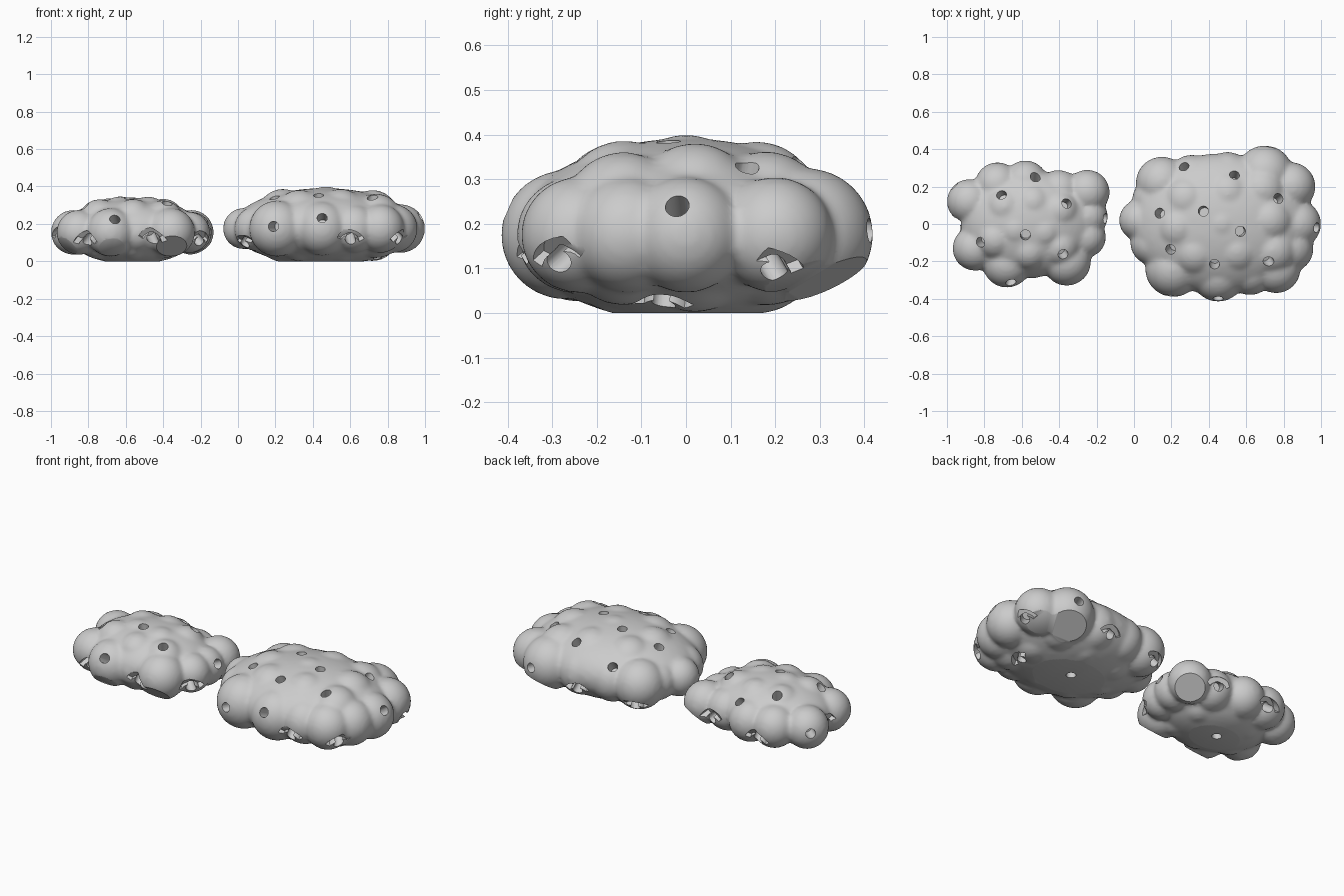
import bpy, bmesh, math
from mathutils import Vector, Matrix
from mathutils.bvhtree import BVHTree

cube = bpy.data.objects.get("Cube")
if cube:
    bpy.data.objects.remove(cube, do_unlink=True)

GREY = (0.6, 0.6, 0.6, 1)
stone = bpy.data.materials.new("stone grey")
stone.use_nodes = True
stone.diffuse_color = GREY
stone.node_tree.nodes["Principled BSDF"].inputs["Base Color"].default_value = GREY


def make_object(name, bm):
    mesh = bpy.data.meshes.new(name)
    bm.to_mesh(mesh)
    bm.free()
    obj = bpy.data.objects.new(name, mesh)
    bpy.context.collection.objects.link(obj)
    return obj


def activate(obj):
    bpy.ops.object.select_all(action='DESELECT')
    obj.select_set(True)
    bpy.context.view_layer.objects.active = obj


def apply_modifier(obj, kind, **settings):
    activate(obj)
    mod = obj.modifiers.new(kind, kind)
    for key, value in settings.items():
        setattr(mod, key, value)
    bpy.ops.object.modifier_apply(modifier=mod.name)


def add_ball(bm, centre, radii):
    matrix = Matrix.Translation(centre) @ Matrix.Diagonal((*radii, 1))
    bmesh.ops.create_icosphere(bm, subdivisions=4, radius=1, matrix=matrix)


def dome_height(x, y, centre, radii, inset=0):
    u = (x - centre[0]) / (radii[0] - inset)
    v = (y - centre[1]) / (radii[1] - inset)
    return (radii[2] - inset) * math.sqrt(max(0, 1 - u * u - v * v))


def slice_flat(bm, point, normal):
    cut = bmesh.ops.bisect_plane(bm, geom=bm.verts[:] + bm.edges[:] + bm.faces[:],
                                 plane_co=point, plane_no=normal, clear_outer=True)
    edges = [e for e in cut["geom_cut"] if isinstance(e, bmesh.types.BMEdge)]
    caps = bmesh.ops.holes_fill(bm, edges=edges, sides=0)["faces"]
    bmesh.ops.triangulate(bm, faces=caps)


def surface_frame(tree, target, centre, radii):
    """Frame on the surface: x sideways, y up the slope, z outwards."""
    point = tree.find_nearest(Vector(target))[0]
    out = Vector([(point[i] - centre[i]) / radii[i] ** 2 for i in range(3)]).normalized()
    side = Vector((0, 0, 1)).cross(out)
    side = side.normalized() if side.length > 0.01 else Vector((1, 0, 0))
    frame = Matrix((side, out.cross(side), out)).transposed().to_4x4()
    return Matrix.Translation(point) @ frame


def add_drill(bm, frame):
    bmesh.ops.create_cone(bm, cap_ends=True, segments=24, radius1=0.027, radius2=0.027,
                          depth=0.14, matrix=frame @ Matrix.Translation((0, 0, -0.02)))


def add_arch(bm, frame):
    """Curved slot that arches over a drilled hole."""
    angles = [math.radians(30 + 12 * i) for i in range(11)]
    outline = [(0.085, a) for a in angles] + [(0.055, a) for a in reversed(angles)]
    rings = [[bm.verts.new(frame @ Vector((r * math.cos(a), r * math.sin(a) - 0.032, z)))
              for r, a in outline] for z in (-0.03, 0.07)]
    bm.faces.new(reversed(rings[0]))
    bm.faces.new(rings[1])
    for i in range(len(outline)):
        bm.faces.new((rings[0][i - 1], rings[0][i], rings[1][i], rings[1][i - 1]))


def carve(rock, bm):
    cutter = make_object("hole_cutter", bm)
    cutter.hide_render = True
    apply_modifier(rock, 'BOOLEAN', object=cutter, operation='DIFFERENCE', solver='FLOAT')
    bpy.data.objects.remove(cutter, do_unlink=True)


def build_rock(name, centre, radii, core, lobe, rim, crown, flats, holes, pockets):
    centre = Vector(centre)
    bm = bmesh.new()
    # Core, low base and bulging lobes
    add_ball(bm, centre, [r * k for r, k in zip(radii, core)])
    add_ball(bm, (centre.x, centre.y, 0.1), (radii[0] * 0.7, radii[1] * 0.72, 0.115))
    for x, y, r in rim:
        add_ball(bm, (x, y, centre.z - 0.01), (r, r, min(r, centre.z - 0.03)))
    for x, y in crown:
        z = dome_height(x, y, centre, radii, lobe)
        for sign in (1, -0.8):
            add_ball(bm, (x, y, centre.z + sign * z), (lobe, lobe, lobe))
    rock = make_object(name, bm)
    apply_modifier(rock, 'REMESH', mode='VOXEL', voxel_size=0.012)
    apply_modifier(rock, 'SMOOTH', factor=0.5, iterations=8)

    # Flat bottom and slanted resting faces
    bm = bmesh.new()
    bm.from_mesh(rock.data)
    for point, normal in [((0, 0, 0), (0, 0, -1))] + flats:
        slice_flat(bm, Vector(point), Vector(normal).normalized())
    tree = BVHTree.FromBMesh(bm)
    bm.to_mesh(rock.data)
    bm.free()
    rock.data.update()

    # Round holes, then the arched slots
    tops = [(x, y, centre.z + dome_height(x, y, centre, radii)) for x, y in holes]
    base = (centre.x, centre.y + 0.02, 0)
    notches = [surface_frame(tree, p, centre, radii) for p in pockets]
    bm = bmesh.new()
    for frame in [surface_frame(tree, p, centre, radii) for p in tops + [base]] + notches:
        add_drill(bm, frame)
    carve(rock, bm)
    bm = bmesh.new()
    for frame in notches:
        add_arch(bm, frame)
    carve(rock, bm)

    rock.data.materials.clear()
    rock.data.materials.append(stone)
    activate(rock)
    bpy.ops.object.shade_smooth_by_angle(angle=math.radians(35))


build_rock(
    "large_lumpy_rock", (0.46, 0, 0.185), (0.54, 0.41, 0.215), (0.9, 0.92, 0.96), 0.135,
    rim=[(0.7, 0.27, 0.15), (0.84, 0.2, 0.13), (0.87, 0.0, 0.13), (0.83, -0.13, 0.13),
         (0.76, -0.24, 0.13), (0.62, -0.25, 0.13), (0.45, -0.27, 0.145), (0.21, -0.24, 0.15),
         (0.1, -0.1, 0.12), (0.03, 0.02, 0.11), (0.1, 0.13, 0.11), (0.15, 0.22, 0.14),
         (0.31, 0.24, 0.13), (0.5, 0.25, 0.135)],
    crown=[(0.28, 0.13), (0.5, 0.16), (0.68, 0.18), (0.72, 0.02), (0.47, 0.0), (0.24, -0.02),
           (0.33, -0.15), (0.55, -0.14), (0.74, -0.14)],
    flats=[((0.72, 0.3, 0.067), (0.25, 0.42, -0.87))],
    holes=[(0.26, 0.32), (0.54, 0.27), (0.73, 0.4), (0.78, 0.14), (0.13, 0.06), (0.37, 0.07),
           (0.57, -0.04), (0.19, -0.14), (0.43, -0.22), (0.72, -0.2), (0.19, -0.37),
           (0.45, -0.4), (0.98, -0.02)],
    pockets=[(0.6, -0.37, 0.11), (0.87, -0.29, 0.11), (0.05, -0.14, 0.11), (0.95, 0.2, 0.08),
             (0.46, 0.37, 0.09), (0.12, 0.3, 0.09), (0.75, -0.05, 0.02)])

build_rock(
    "small_lumpy_rock", (-0.565, 0, 0.165), (0.435, 0.335, 0.185), (0.84, 0.86, 0.95), 0.11,
    rim=[(-0.58, 0.22, 0.12), (-0.73, 0.21, 0.12), (-0.88, 0.12, 0.12), (-0.85, -0.13, 0.12),
         (-0.68, -0.21, 0.13), (-0.54, -0.18, 0.11), (-0.36, -0.2, 0.13),
         (-0.26, -0.07, 0.11), (-0.25, 0.17, 0.12), (-0.4, 0.17, 0.12), (-0.25, 0.04, 0.11)],
    crown=[(-0.69, 0.09), (-0.54, 0.11), (-0.63, -0.03), (-0.48, -0.04), (-0.4, 0.07),
           (-0.56, -0.14), (-0.74, -0.08), (-0.4, -0.12)],
    flats=[((-0.35, -0.265, 0.08), (0.05, -0.67, -0.74)),
           ((-0.22, 0.21, 0.085), (0.4, 0.5, -0.76)),
           ((-0.92, -0.15, 0.08), (-0.6, -0.4, -0.7))],
    holes=[(-0.95, 0.19), (-0.71, 0.16), (-0.52, 0.26), (-0.36, 0.11), (-0.58, -0.06),
           (-0.38, -0.16), (-0.83, -0.1), (-0.66, -0.31), (-0.14, 0.03)],
    pockets=[(-0.8, -0.24, 0.11), (-0.46, -0.28, 0.12), (-0.21, -0.14, 0.11),
             (-0.36, 0.29, 0.12), (-0.68, 0.32, 0.09), (-0.95, 0.0, 0.14)])
